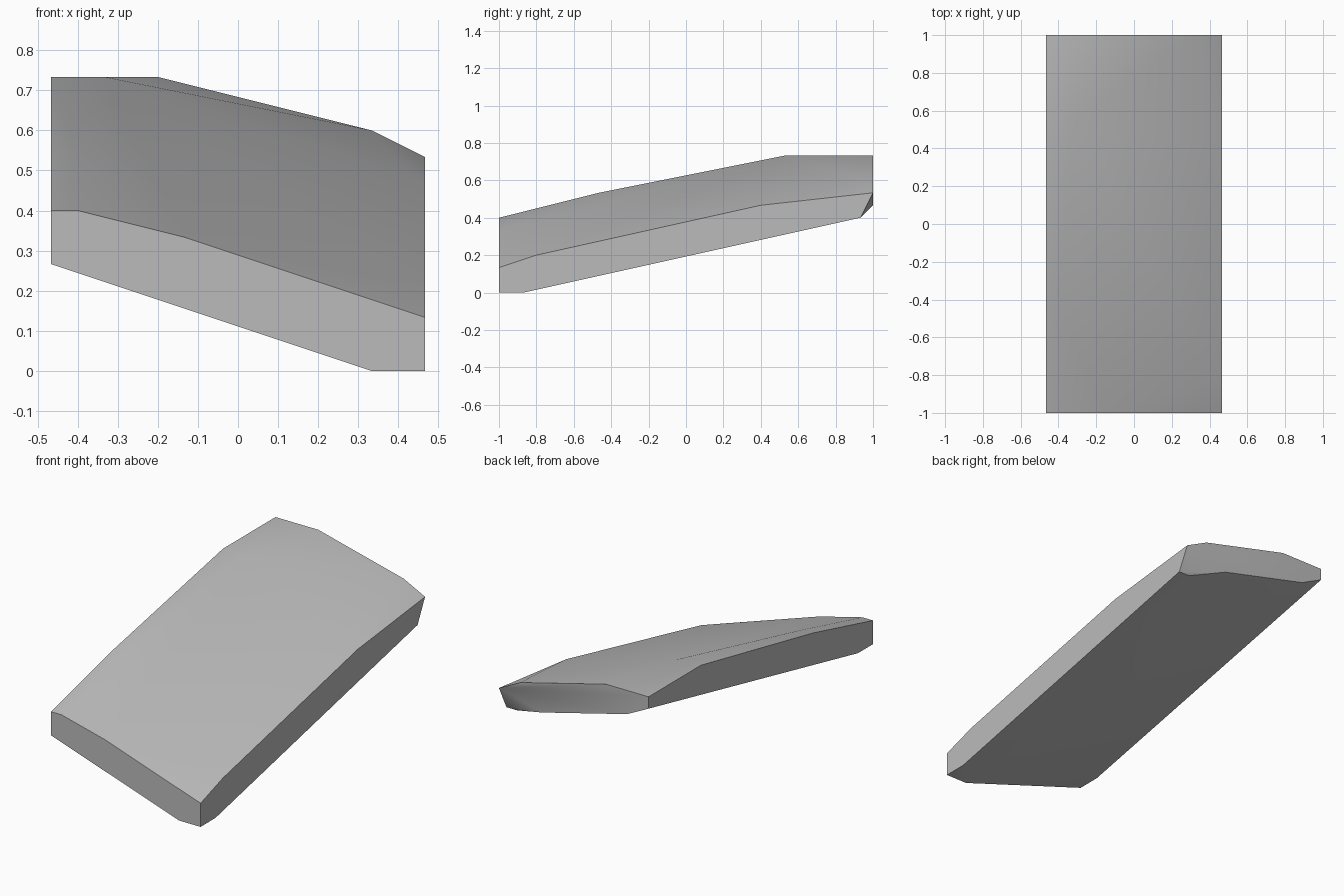
import bpy
import bmesh
import math

# Start without the default cube
default_cube = bpy.data.objects.get("Cube")
if default_cube:
    bpy.data.objects.remove(default_cube, do_unlink=True)

UNIT = 1 / 15  # the slab sits on a grid of fifteenths
HALF_WIDTH = 7
HALF_LENGTH = 15


def end_profile(y, outline):
    """Outline of an end face, given as (x, z) pairs."""
    return [(x, y, z) for x, z in outline]


def side_profile(x, outline):
    """Outline of a long side face, given as (y, z) pairs."""
    return [(x, y, z) for y, z in outline]


# Front end, low on the left side and higher on the right
corners = end_profile(-HALF_LENGTH, [
    (-7, 6), (-6, 6), (-2, 5), (7, 2), (7, 0), (5, 0), (-7, 4)])

# Back end, with its lower left corner tucked in
corners += end_profile(HALF_LENGTH, [
    (-7, 11), (-3, 11), (5, 9), (7, 8), (3, 7), (-5, 9), (-7, 10)])
corners += end_profile(HALF_LENGTH - 1, [(6, 6), (7, 6)])

# Long sides: upper edge, then lower edge
corners += side_profile(HALF_WIDTH, [(-12, 3), (6, 7), (-13, 0)])
corners += side_profile(-HALF_WIDTH, [(-7, 8), (8, 11), (-13, 4), (10, 9)])

# Soft ridge along the high side of the top
corners += [(-6, -7, 8), (-5, 8, 11)]

# Wrap the outlines in one closed slab
bm = bmesh.new()
for corner in corners:
    bm.verts.new([value * UNIT for value in corner])
bmesh.ops.convex_hull(bm, input=bm.verts[:])
loose = [v for v in bm.verts if not v.link_faces]
bmesh.ops.delete(bm, geom=loose, context="VERTS")
bmesh.ops.dissolve_limit(bm, angle_limit=math.radians(0.5),
                         verts=bm.verts[:], edges=bm.edges[:])
bmesh.ops.recalc_face_normals(bm, faces=bm.faces[:])

mesh = bpy.data.meshes.new("sloped_slab")
bm.to_mesh(mesh)
bm.free()
slab = bpy.data.objects.new("sloped_slab", mesh)
bpy.context.collection.objects.link(slab)

# Plain grey surface
grey = bpy.data.materials.new("plain_grey")
grey.use_nodes = True
colour = (0.5, 0.5, 0.5, 1)
grey.diffuse_color = colour
shader = next(n for n in grey.node_tree.nodes if n.type == "BSDF_PRINCIPLED")
shader.inputs["Base Color"].default_value = colour
mesh.materials.append(grey)

# Smooth top and bottom, crisp rim
for other in bpy.context.selected_objects:
    other.select_set(False)
slab.select_set(True)
bpy.context.view_layer.objects.active = slab
bpy.ops.object.shade_smooth_by_angle(angle=math.radians(30))
